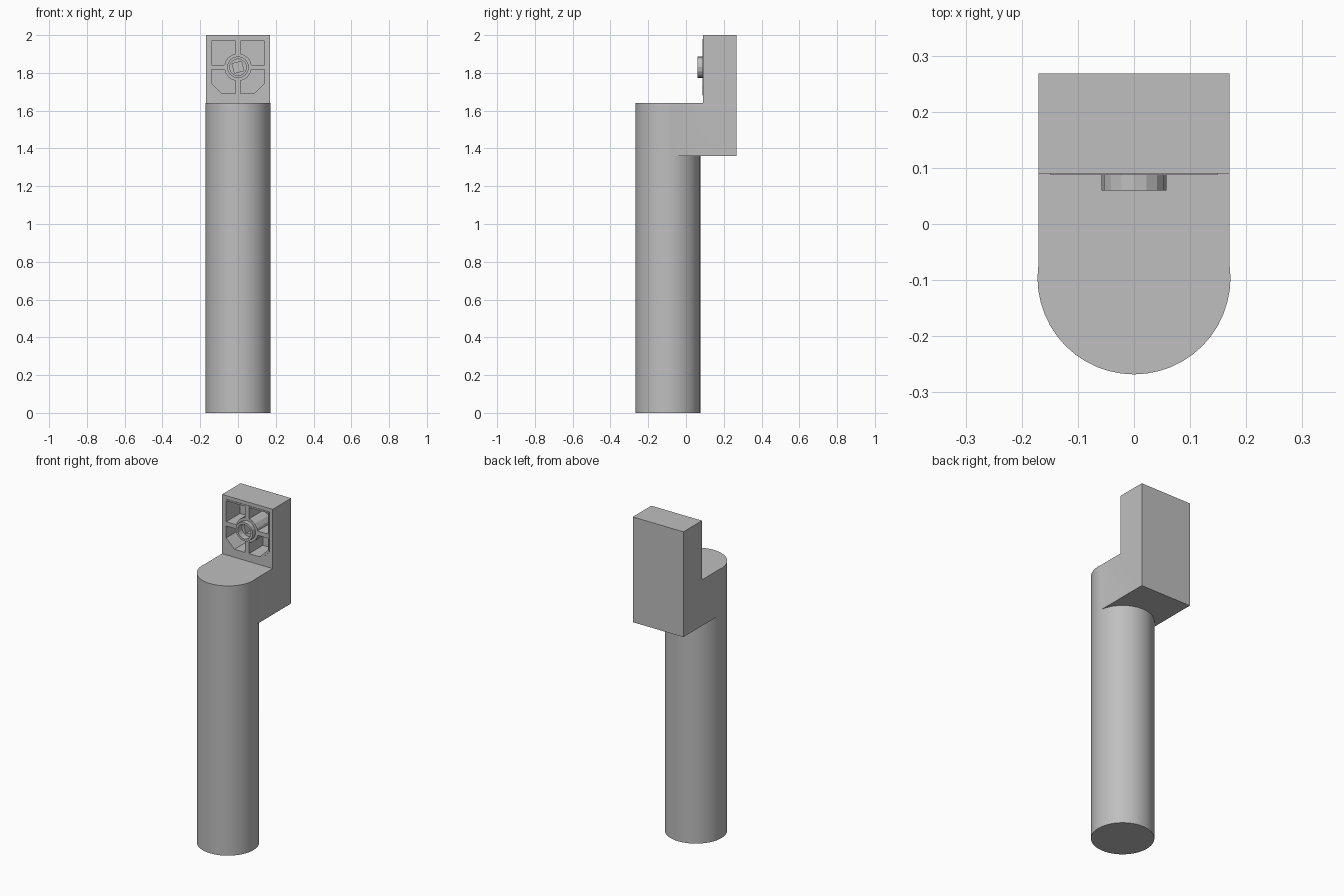
import bpy, bmesh, math
from mathutils import Vector

cube = bpy.data.objects.get("Cube")
if cube:
    bpy.data.objects.remove(cube, do_unlink=True)

grey = bpy.data.materials.new("plain grey")
grey.use_nodes = True
colour = (0.52, 0.52, 0.52, 1)
grey.diffuse_color = colour
grey.node_tree.nodes["Principled BSDF"].inputs["Base Color"].default_value = colour

# main dimensions
SHAFT_R, SHAFT_Y = 0.172, -0.096
HALF, FACE, BACK = 0.17, 0.09, 0.268
LOW, STEP, TOP = 1.36, 1.64, 2.0
HUB_Z, FLOOR, LIP = 1.83, 0.22, 0.087


def place(axis, u, v, w):
    return {"x": (w, u, v), "y": (u, w, v), "z": (u, v, w)}[axis]


def finish(name, bm):
    bmesh.ops.recalc_face_normals(bm, faces=bm.faces)
    mesh = bpy.data.meshes.new(name)
    bm.to_mesh(mesh)
    bm.free()
    mesh.materials.append(grey)
    ob = bpy.data.objects.new(name, mesh)
    bpy.context.collection.objects.link(ob)
    return ob


def prism(name, points, axis, start, end):
    bm = bmesh.new()
    face = bm.faces.new([bm.verts.new(place(axis, u, v, start)) for u, v in points])
    new = bmesh.ops.extrude_face_region(bm, geom=[face])["geom"]
    move = Vector(place(axis, 0, 0, end - start))
    bmesh.ops.translate(bm, vec=move, verts=[g for g in new if isinstance(g, bmesh.types.BMVert)])
    return finish(name, bm)


def circle(cx, cy, r, n, turn=0.0):
    return [(cx + r * math.cos(turn + math.tau * i / n),
             cy + r * math.sin(turn + math.tau * i / n)) for i in range(n)]


def rect(u0, u1, v0, v1):
    return [(u0, v0), (u1, v0), (u1, v1), (u0, v1)]


def combine(target, other, operation):
    mod = target.modifiers.new("cut", "BOOLEAN")
    mod.object, mod.operation, mod.solver = other, operation, "EXACT"
    bpy.context.view_layer.objects.active = target
    bpy.ops.object.modifier_apply(modifier=mod.name)
    bpy.data.objects.remove(other, do_unlink=True)


def recess(half):
    # square outline with its two lower corners cut off
    c = 0.055
    lo, hi = HUB_Z - half, HUB_Z + half
    return [(-half, lo + c), (-half + c, lo), (half - c, lo),
            (half, lo + c), (half, hi), (-half, hi)]


# round shaft joined to the stepped mounting block
body = prism("shaft_and_block", circle(0, SHAFT_Y, SHAFT_R, 48), "z", 0, STEP)
step = [(SHAFT_Y, LOW), (BACK, LOW), (BACK, TOP), (FACE, TOP), (FACE, STEP), (SHAFT_Y, STEP)]
combine(body, prism("block_helper", step, "x", -HALF, HALF), "UNION")
combine(body, prism("recess_cutter", recess(0.146), "y", 0, FLOOR), "DIFFERENCE")
bpy.ops.object.select_all(action="DESELECT")
body.select_set(True)
bpy.context.view_layer.objects.active = body
bpy.ops.object.shade_smooth_by_angle(angle=math.radians(30))

# thin liner around the recess
liner = prism("recess_liner", recess(0.149), "y", LIP, FLOOR + 0.003)
combine(liner, prism("liner_cutter", recess(0.14), "y", 0, 1), "DIFFERENCE")

# cross ribs, stopping at the hub
for name, side in (("left", 1), ("right", -1)):
    u = sorted((side * 0.065, side * 0.142))
    prism(name + "_rib", rect(*u, HUB_Z - 0.013, HUB_Z + 0.013), "y", LIP, FLOOR + 0.002)
for name, side in (("upper", 1), ("lower", -1)):
    v = sorted((HUB_Z + side * 0.065, HUB_Z + side * 0.142))
    prism(name + "_rib", rect(-0.013, 0.013, *v), "y", LIP, FLOOR + 0.002)

# stepped hub with a round bore and a tilted square socket
hub = prism("hub", circle(0, HUB_Z, 0.073, 16), "y", LIP, FLOOR + 0.002)
combine(hub, prism("collar_helper", circle(0, HUB_Z, 0.0575, 16), "y", 0.06, 0.15), "UNION")
combine(hub, prism("bore_cutter", circle(0, HUB_Z, 0.044, 16), "y", 0, 0.1), "DIFFERENCE")
combine(hub, prism("socket_cutter", circle(0, HUB_Z, 0.036, 4, math.radians(60)), "y", 0, 0.17),
        "DIFFERENCE")
